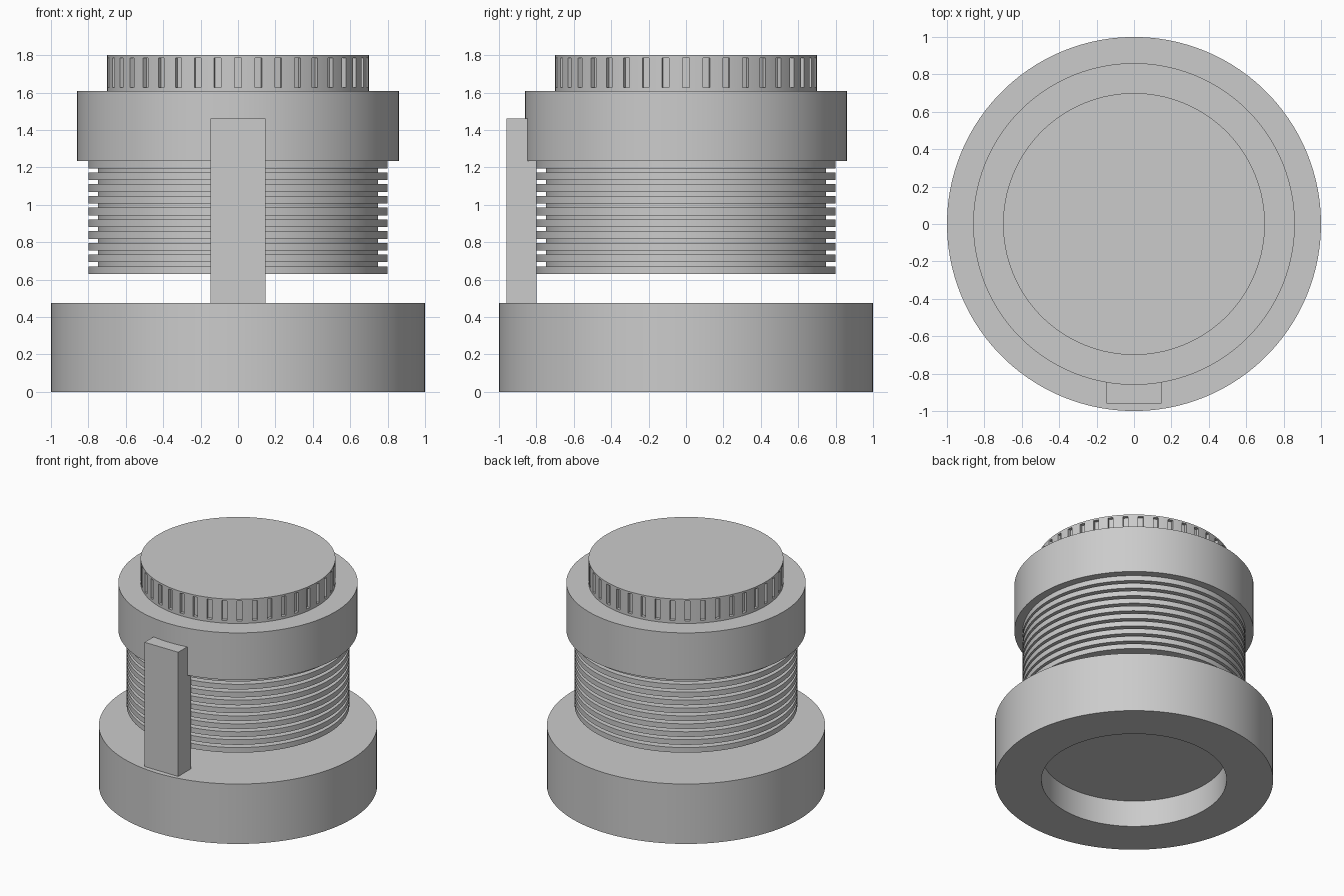
import bpy, bmesh, math
from mathutils import Vector, Matrix

cube = bpy.data.objects.get("Cube")
if cube:
    bpy.data.objects.remove(cube, do_unlink=True)

SEGMENTS = 120
NOTCHES = 40

grey = bpy.data.materials.new("light grey")
grey.use_nodes = True
COLOUR = (0.6, 0.6, 0.6, 1)
grey.diffuse_color = COLOUR
grey.node_tree.nodes["Principled BSDF"].inputs["Base Color"].default_value = COLOUR


def finish(name, bm, smooth=True):
    bmesh.ops.recalc_face_normals(bm, faces=bm.faces)
    mesh = bpy.data.meshes.new(name)
    bm.to_mesh(mesh)
    bm.free()
    mesh.materials.append(grey)
    obj = bpy.data.objects.new(name, mesh)
    bpy.context.collection.objects.link(obj)
    if smooth:
        bpy.ops.object.select_all(action='DESELECT')
        obj.select_set(True)
        bpy.context.view_layer.objects.active = obj
        bpy.ops.object.shade_smooth_by_angle(angle=math.radians(30))
    return obj


def lathe(profile):
    """Spin a (radius, height) profile about z; a facet is centred on each axis."""
    bm = bmesh.new()
    turn = Matrix.Rotation(math.pi / SEGMENTS, 3, 'Z')
    verts = [bm.verts.new(turn @ Vector((r, 0, z))) for r, z in profile]
    edges = [bm.edges.new(pair) for pair in zip(verts, verts[1:])]
    bmesh.ops.spin(bm, geom=verts + edges, cent=(0, 0, 0), axis=(0, 0, 1),
                   angle=math.tau, steps=SEGMENTS)
    bmesh.ops.remove_doubles(bm, verts=bm.verts, dist=0.0005)
    bmesh.ops.recalc_face_normals(bm, faces=bm.faces)
    return bm


# Base with a shallow round recess underneath
finish("base", lathe([(0, 0.21), (0.665, 0.21), (0.665, 0), (1, 0),
                      (1, 0.475), (0, 0.475)]))

# Finned body, floating clear of the base
FIN_R, GROOVE_R, BOTTOM, TOP = 0.8, 0.75, 0.63, 1.235
GROOVES, GROOVE_H = 9, 0.022
fin_h = (TOP - BOTTOM - GROOVES * GROOVE_H) / (GROOVES + 1)
profile = [(0, BOTTOM)]
for i in range(GROOVES + 1):
    z = BOTTOM + i * (fin_h + GROOVE_H)
    profile += [(FIN_R, z), (FIN_R, z + fin_h)]
    if i < GROOVES:
        profile += [(GROOVE_R, z + fin_h), (GROOVE_R, z + fin_h + GROOVE_H)]
profile.append((0, TOP))
finish("finned_body", lathe(profile))

# Wide collar
finish("collar", lathe([(0, TOP), (0.86, TOP), (0.86, 1.608), (0, 1.608)]))

# Cap with sunken grip notches
NOTCH_LOW, NOTCH_HIGH = 1.628, 1.785
bm = lathe([(0, 1.6), (0.7, 1.6), (0.7, NOTCH_LOW), (0.7, NOTCH_HIGH),
            (0.7, 1.8), (0, 1.8)])
every = SEGMENTS // NOTCHES
grips = []
for face in bm.faces:
    c = face.calc_center_median()
    index = round(math.atan2(c.y, c.x) / math.tau * SEGMENTS)
    if abs(face.normal.z) < 0.5 and NOTCH_LOW < c.z < NOTCH_HIGH and index % every == 0:
        grips.append(face)
for face in bmesh.ops.extrude_discrete_faces(bm, faces=grips)["faces"]:
    c = face.calc_center_median()
    inward = Vector((-c.x, -c.y, 0)).normalized() * 0.025
    bmesh.ops.translate(bm, verts=face.verts, vec=inward)
finish("notched_cap", bm)

# Front post joining the base to the collar
bm = bmesh.new()
bmesh.ops.create_cube(bm, size=1)
bmesh.ops.scale(bm, verts=bm.verts, vec=(0.296, 0.16, 0.985))
bmesh.ops.translate(bm, verts=bm.verts, vec=(0, -0.88, 0.9675))
finish("front_post", bm, smooth=False)
